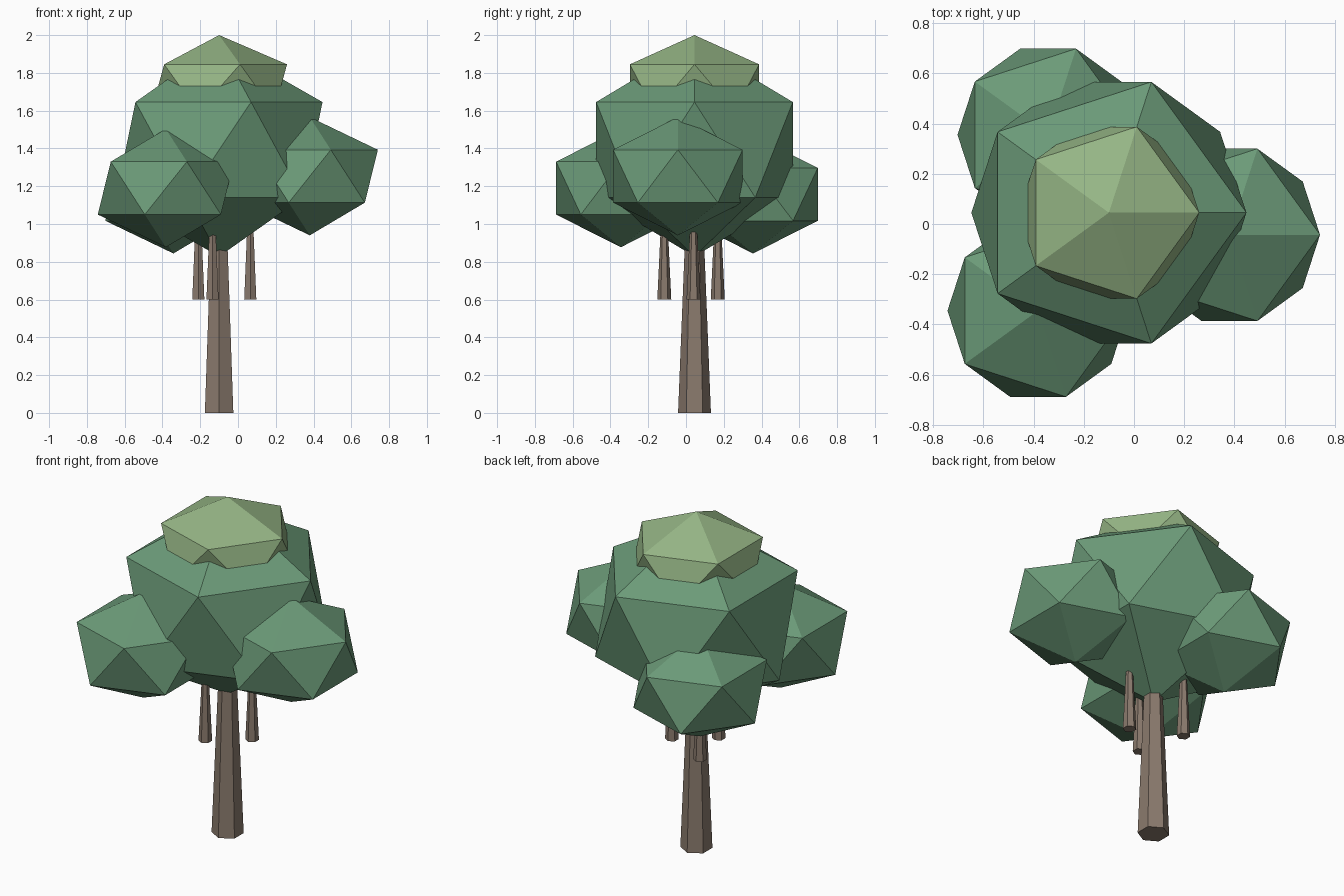
import bpy
import bmesh
from mathutils import Matrix, Vector

default = bpy.data.objects.get("Cube")
if default:
    bpy.data.objects.remove(default, do_unlink=True)


def make_material(name, rgb):
    mat = bpy.data.materials.new(name)
    mat.use_nodes = True
    color = (*rgb, 1.0)
    mat.diffuse_color = color
    mat.node_tree.nodes["Principled BSDF"].inputs["Base Color"].default_value = color
    return mat


def add_object(name, bm, mat):
    mesh = bpy.data.meshes.new(name)
    bm.to_mesh(mesh)
    bm.free()
    mesh.materials.append(mat)
    obj = bpy.data.objects.new(name, mesh)
    bpy.context.collection.objects.link(obj)
    return obj


def foliage(name, center, radius, half_height, mat):
    """Icosahedron clump, flattened vertically."""
    bm = bmesh.new()
    shape = Matrix.Translation(center) @ Matrix.Diagonal((radius, radius, half_height, 1))
    bmesh.ops.create_icosphere(bm, subdivisions=1, radius=1, matrix=shape)
    add_object(name, bm, mat)


def stem(name, x, y, bottom, top, r_bottom, r_top, mat):
    """Tapered six-sided post with corners facing front and back."""
    bm = bmesh.new()
    bmesh.ops.create_cone(bm, cap_ends=True, segments=6, radius1=r_bottom,
                          radius2=r_top, depth=top - bottom,
                          matrix=Matrix.Translation((x, y, (bottom + top) / 2)))
    add_object(name, bm, mat)


bark = make_material("brown bark", (0.254, 0.195, 0.153))
leaf = make_material("deep green leaves", (0.147, 0.323, 0.188))
light_leaf = make_material("light green leaves", (0.301, 0.462, 0.235))

# Trunk and the three hanging branch stubs
axis = Vector((-0.10, 0.045))
stem("trunk", axis.x, axis.y, 0, 1.1, 0.087, 0.043, bark)
for side, x, y in (("left", 0.065, 0.04),
                   ("front", -0.135, -0.115),
                   ("back", -0.21, 0.168)):
    stem(side + "_branch", x, y, 0.6, 1.0, 0.037, 0.018, bark)

# Crown with its light cap
foliage("main_crown", (axis.x, axis.y, 1.393), 0.612, 0.565, leaf)
foliage("top_cap", (axis.x, axis.y, 1.72), 0.402, 0.28, light_leaf)

# Side clumps
for side, center in (("left", (0.38, -0.043, 1.253)),
                     ("front_right", (-0.382, -0.345, 1.19)),
                     ("back_right", (-0.342, 0.355, 1.157))):
    foliage(side + "_clump", center, 0.403, 0.313, leaf)
